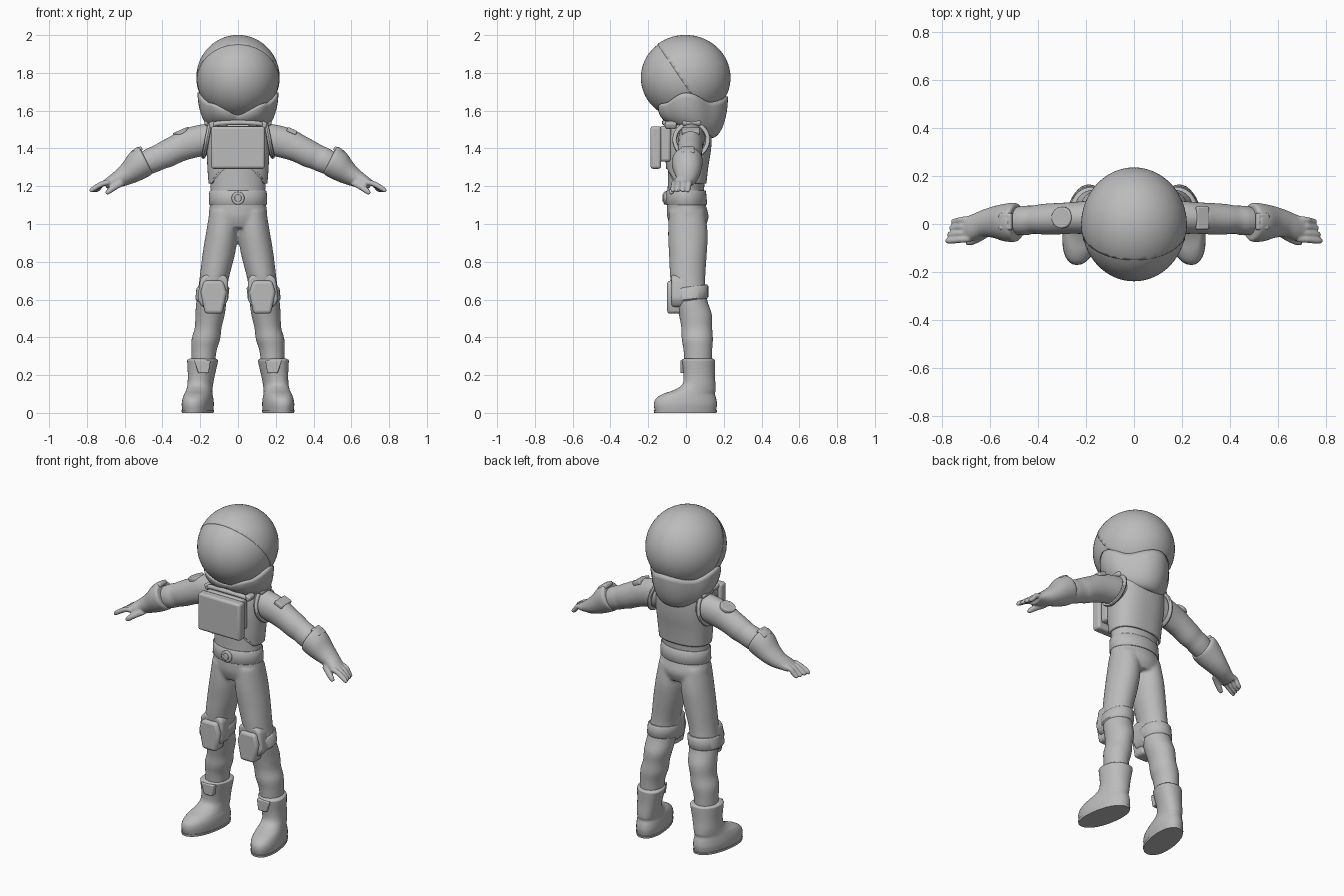
import bpy, bmesh, math
from mathutils import Matrix, Vector

if "Cube" in bpy.data.objects:
    bpy.data.objects.remove(bpy.data.objects["Cube"])

# Single flat colour
GREY = (0.5, 0.5, 0.5, 1)
mat = bpy.data.materials.new("suit grey")
mat.use_nodes = True
mat.diffuse_color = GREY
mat.node_tree.nodes["Principled BSDF"].inputs["Base Color"].default_value = GREY

X, Y = Vector((1, 0, 0)), Vector((0, 1, 0))
ARM_V = Vector((0.45, 0, 0.89))


def finish(name, bm, mirror=False, bevel=0, solid=0, remesh=0):
    """Turn a bmesh into a smooth-shaded object with modifiers."""
    bmesh.ops.recalc_face_normals(bm, faces=bm.faces)
    me = bpy.data.meshes.new(name)
    bm.to_mesh(me)
    bm.free()
    me.shade_smooth()
    me.set_sharp_from_angle(angle=math.radians(45))
    me.materials.append(mat)
    ob = bpy.data.objects.new(name, me)
    bpy.context.collection.objects.link(ob)
    if solid:
        m = ob.modifiers.new("thickness", 'SOLIDIFY')
        m.thickness, m.offset = solid, -1
    if bevel:
        m = ob.modifiers.new("bevel", 'BEVEL')
        m.width, m.segments, m.limit_method = bevel, 3, 'ANGLE'
    if remesh:
        m = ob.modifiers.new("blend", 'REMESH')
        m.mode, m.voxel_size, m.use_smooth_shade = 'VOXEL', remesh, True
        m = ob.modifiers.new("smooth", 'SMOOTH')
        m.factor, m.iterations = 0.5, 5
    if mirror:
        ob.modifiers.new("mirror", 'MIRROR').use_mirror_merge = False
    return ob


def skin(bm, loops, caps=True):
    """Bridge equal loops of points into a tube."""
    rows = [[bm.verts.new(p) for p in loop] for loop in loops]
    n = len(rows[0])
    for a, b in zip(rows, rows[1:]):
        for i in range(n):
            j = (i + 1) % n
            bm.faces.new((a[i], a[j], b[j], b[i]))
    if caps:
        bm.faces.new(rows[0])
        bm.faces.new(rows[-1])


def loft(bm, rings, u=X, v=Y, s=1, e=2, steps=4, caps=True, n=36):
    """Tube through (x, y, z, radius along u, radius along v) rings."""
    r = [Vector(k) for k in rings]
    path = []
    for i in range(len(r) - 1):
        p0, p1, p2, p3 = r[max(i - 1, 0)], r[i], r[i + 1], r[min(i + 2, len(r) - 1)]
        for k in range(steps):
            t = k / steps
            path.append(p1 + ((p2 - p0) * t + (2 * p0 - 5 * p1 + 4 * p2 - p3) * t * t
                              + (3 * p1 - p0 - 3 * p2 + p3) * t ** 3) * 0.5)
    path.append(r[-1])
    loops = []
    for x, y, z, a, b in path:
        loop = []
        for i in range(n):
            c, d = math.cos(math.tau * i / n), math.sin(math.tau * i / n)
            p = Vector((x, y, z)) + u * math.copysign(abs(c) ** (2 / e), c) * a \
                + v * math.copysign(abs(d) ** (2 / e), d) * b
            loop.append((p.x * s, p.y, p.z))
        loops.append(loop)
    skin(bm, loops, caps)


def box(name, loc, size, bevel=0.01, rot=0, mirror=False):
    bm = bmesh.new()
    m = Matrix.LocRotScale(Vector(loc), Matrix.Rotation(rot, 3, 'Y').to_quaternion(), Vector(size))
    bmesh.ops.create_cube(bm, size=1, matrix=m)
    return finish(name, bm, mirror, bevel)


def disc(name, loc, radius, depth, axis, rot, bevel=0.006):
    bm = bmesh.new()
    m = Matrix.Translation(loc) @ Matrix.Rotation(rot, 4, axis)
    bmesh.ops.create_cone(bm, cap_ends=True, segments=32, radius1=radius, radius2=radius, depth=depth, matrix=m)
    return finish(name, bm, bevel=bevel)


def plate(name, outline, y0, y1, bevel):
    """Outline in x and z, given front to back depth, mirrored."""
    bm = bmesh.new()
    skin(bm, [[(x, y, z) for x, z in outline] for y in (y0, y1)])
    return finish(name, bm, True, bevel)


# Suit body: torso, legs and sleeves blended together
bm = bmesh.new()
loft(bm, [(0, .01, .98, .13, .09), (0, .01, 1.04, .155, .11), (0, 0, 1.12, .147, .1), (0, 0, 1.2, .145, .097),
          (0, .01, 1.35, .15, .105), (0, .015, 1.48, .15, .1), (0, .02, 1.56, .09, .07)])
for s in (1, -1):
    loft(bm, [(.075, .005, 1.07, .075, .095), (.085, .01, .95, .085, .105), (.102, .01, .84, .086, .1),
              (.128, .01, .7, .077, .092), (.14, .027, .6, .08, .085), (.148, .05, .52, .078, .088),
              (.158, .057, .45, .071, .082), (.17, .06, .39, .076, .083), (.18, .063, .33, .067, .076),
              (.185, .065, .24, .062, .072)], s=s)
    loft(bm, [(.1, .03, 1.46, .07, .085), (.18, .028, 1.445, .07, .087), (.26, .025, 1.425, .066, .083),
              (.32, .022, 1.4, .066, .075), (.38, .02, 1.37, .064, .073), (.42, .018, 1.352, .059, .068),
              (.46, .014, 1.335, .062, .068), (.55, .01, 1.29, .05, .055)], u=Y, v=ARM_V, s=s)
finish("suit_body", bm, remesh=.009)

# Vest, with its lower front edge raised
bm = bmesh.new()
loft(bm, [(0, .004, 1.215, .156, .104), (0, .006, 1.3, .162, .112), (0, .012, 1.4, .166, .121),
          (0, .018, 1.49, .163, .118), (0, .025, 1.54, .138, .1), (0, .03, 1.57, .09, .07)],
     e=2.4, caps=False, steps=6, n=64)
for vert in bm.verts:
    if vert.co.y < -.02:
        drop = min(max((abs(vert.co.x) - .075) / .065, 0), 1)
        vert.co.z = max(vert.co.z, 1.29 - .075 * drop)
finish("vest", bm, solid=.012)

# Armhole rims and shoulder straps
bm = bmesh.new()
loops = []
for i in range(40):
    a = math.tau * i / 40
    out = Y * math.cos(a) + Vector((-.2, 0, 1)) * math.sin(a)
    mid = Vector((.165, .028, 1.445)) + out * .088
    loops.append([mid + out * .012 * math.cos(math.tau * k / 8) + X * .012 * math.sin(math.tau * k / 8)
                  for k in range(8)])
skin(bm, loops + loops[:1], caps=False)
bmesh.ops.remove_doubles(bm, verts=bm.verts, dist=1e-5)
finish("armhole_rims", bm, True)
box("shoulder_straps", (.145, .03, 1.545), (.07, .1, .03), .012, .5, True)

# Belt and buckle
bm = bmesh.new()
loft(bm, [(0, .002, 1.1, .15, .106), (0, .002, 1.105, .154, .11), (0, 0, 1.172, .152, .106), (0, 0, 1.178, .148, .1)],
     steps=1, n=48)
finish("belt", bm)
disc("buckle", (0, -.108, 1.137), .034, .02, 'X', math.pi / 2)
disc("buckle_button", (0, -.117, 1.137), .019, .016, 'X', math.pi / 2, .004)

# Chest pack, its mount and hose
box("chest_pack", (0, -.16, 1.405), (.285, .056, .225), .014)
box("chest_mount", (0, -.11, 1.425), (.25, .06, .19), .015)
bm = bmesh.new()
hose = []
for i in range(13):
    a = math.pi * i / 12
    hose.append((-.13 * math.cos(a), -.1 - .015 * math.sin(a), 1.525 + .012 * math.sin(a), .013, .013))
loft(bm, hose, u=Y, v=Vector((0, 0, 1)), steps=1, n=12)
finish("neck_hose", bm)
box("hose_connectors", (.135, -.08, 1.525), (.035, .06, .035), .01, .4, True)

# Helmet: visor ball and overlapping rear shell
HEAD, RAD = Vector((0, -.003, 1.775)), Vector((.218, .236, .223))
for name, grow in (("visor", 1), ("helmet_shell", 1.012)):
    bm = bmesh.new()
    bmesh.ops.create_uvsphere(bm, u_segments=64, v_segments=40, radius=1,
                              matrix=Matrix.LocRotScale(HEAD, None, RAD * grow))
    if grow > 1:
        bmesh.ops.bisect_plane(bm, geom=bm.verts[:] + bm.edges[:] + bm.faces[:], plane_co=(0, -.15, 1.95),
                               plane_no=(0, -.83, -.56), clear_outer=True)
    finish(name, bm, solid=.012 if grow > 1 else 0)

# Helmet collar: a cup with a wavy rim, arched over each shoulder
RIM = [(0, 1.675), (50, 1.645), (90, 1.695), (125, 1.64), (180, 1.575)]


def rim_height(deg):
    for (a, za), (b, zb) in zip(RIM, RIM[1:]):
        if deg <= b:
            t = (deg - a) / (b - a)
            return za + (zb - za) * t * t * (3 - 2 * t)
    return RIM[-1][1]


N, ROWS = 72, 12
loops = [[] for _ in range(ROWS + 1)]
for i in range(N):
    a = math.tau * i / N
    top = rim_height(math.degrees(min(a, math.tau - a)))
    wide = math.sqrt(1 - ((top - HEAD.z) / RAD.z) ** 2) * 1.03 + .02
    hi = Vector((RAD.x * wide * math.sin(a), RAD.y * wide * math.cos(a), top))
    lo = Vector((.1 * math.sin(a), .06 + .075 * math.cos(a), 1.485 - .03 * math.cos(a)))
    for k in range(ROWS + 1):
        t = math.pi / 2 * k / ROWS
        p = lo.lerp(hi, math.sin(t))
        p.z = lo.z + (hi.z - lo.z) * (1 - math.cos(t))
        loops[k].append(p)
bm = bmesh.new()
skin(bm, loops, caps=False)
finish("helmet_collar", bm, solid=.015)

# Gloves: cuff, palm, four fingers and a thumb
bm = bmesh.new()
loft(bm, [(.487, .007, 1.338, .074, .078), (.5, .007, 1.332, .082, .083), (.54, .006, 1.305, .078, .078),
          (.585, .008, 1.268, .066, .06), (.63, .003, 1.24, .056, .046), (.67, -.012, 1.222, .054, .034),
          (.705, -.018, 1.208, .047, .022)], u=Y, v=ARM_V)
for i in range(4):
    y, reach = .02 - .027 * i, .752 + .008 * i
    loft(bm, [(.68, y, 1.222, .015, .017), (.72, y - .004, 1.212, .014, .015),
              (reach - .012, y - .008, 1.187, .0135, .014), (reach + .008, y - .01, 1.172, .009, .009)],
         u=Y, v=Vector((.6, 0, .8)), n=12)
loft(bm, [(.615, -.035, 1.222, .022, .024), (.655, -.062, 1.195, .018, .018),
          (.685, -.075, 1.172, .015, .015), (.698, -.078, 1.16, .009, .009)],
     u=Y, v=Vector((.7, 0, .7)), n=12)
finish("gloves", bm, True, remesh=.005)
box("wrist_plates", (.535, .01, 1.388), (.06, .07, .025), .009, .5, True)

# Arm badges: round on the right, square on the left
disc("right_arm_badge", (-.3, .027, 1.487), .045, .024, 'Y', -.4)
box("left_arm_badge", (.285, .025, 1.492), (.055, .095, .024), .006, .4)

# Knee straps and pads
bm = bmesh.new()
loft(bm, [(.139, .02, .595, .08, .092), (.139, .02, .603, .087, .098), (.133, .018, .66, .087, .1),
          (.132, .018, .668, .08, .094)], v=Vector((0, 1, .12)), steps=1)
finish("knee_straps", bm, True)
plate("knee_pad_bases", [(.052, .6), (.075, .56), (.19, .56), (.215, .6), (.2, .71), (.175, .733), (.075, .733),
                         (.052, .71)], -.078, .02, .02)
plate("knee_pads", [(.06, .64), (.082, .525), (.175, .525), (.198, .64), (.18, .7), (.08, .7)], -.1, -.02, .016)

# Boots with flat soles, toes turned slightly out, and front tabs
TOE = Vector((-.15, 1, 0))
bm = bmesh.new()
loft(bm, [(.213, -.003, .012, .077, .162), (.213, -.003, .045, .08, .167), (.212, 0, .075, .077, .16),
          (.21, .015, .1, .071, .138), (.205, .045, .12, .067, .112), (.2, .068, .15, .066, .088),
          (.194, .07, .2, .07, .083), (.188, .066, .265, .079, .088), (.187, .065, .28, .079, .088),
          (.187, .065, .287, .068, .076)], v=TOE, e=2.2)
finish("boots", bm, True)
bm = bmesh.new()
loft(bm, [(.213, -.003, 0, .079, .165), (.213, -.003, .014, .081, .168)], v=TOE, e=2.2, steps=1)
finish("boot_soles", bm, True)
plate("boot_tabs", [(.155, .21), (.21, .21), (.232, .278), (.145, .278)], -.03, .02, .006)
